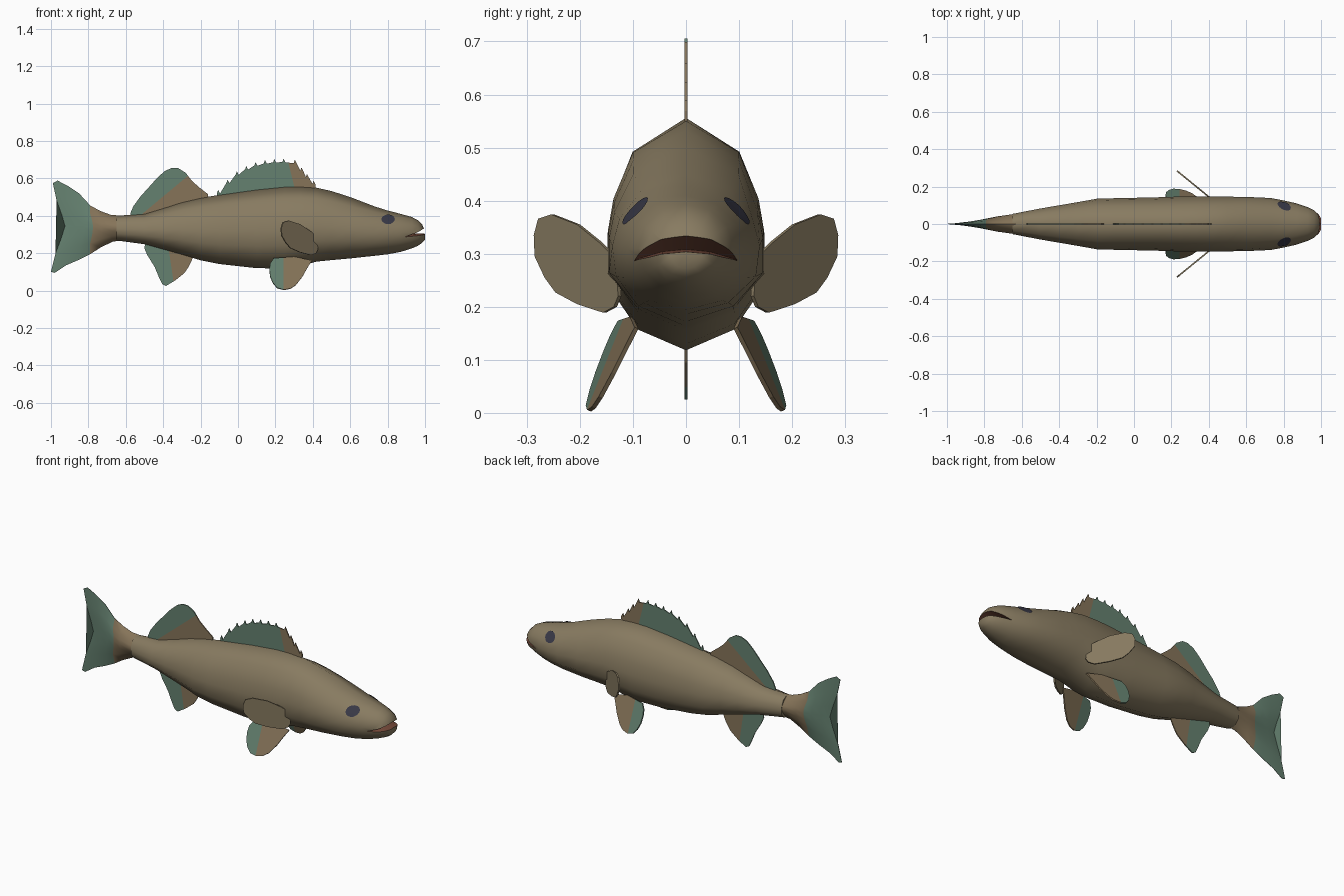
import bpy, bmesh, math
from mathutils import Vector
from mathutils.bvhtree import BVHTree

if "Cube" in bpy.data.objects:
    bpy.data.objects.remove(bpy.data.objects["Cube"])


def material(name, r, g, b):
    m = bpy.data.materials.new(name)
    m.diffuse_color = [((c / 255 + 0.055) / 1.055) ** 2.4 for c in (r, g, b)] + [1]
    m.use_nodes = True
    m.node_tree.nodes["Principled BSDF"].inputs["Base Color"].default_value = m.diffuse_color
    return m


OLIVE = material("olive_brown", 136, 123, 97)
GREEN = material("fin_green", 101, 129, 112)
BROWN = material("fin_brown", 134, 116, 89)
EYE = material("eye_dark", 56, 56, 70)
MOUTH = material("mouth_red_brown", 118, 74, 58)


def finish(name, bm, mats, angle=None):
    bmesh.ops.recalc_face_normals(bm, faces=bm.faces)
    me = bpy.data.meshes.new(name)
    bm.to_mesh(me)
    bm.free()
    for m in mats:
        me.materials.append(m)
    ob = bpy.data.objects.new(name, me)
    bpy.context.collection.objects.link(ob)
    if angle:
        me.shade_smooth()
        me.set_sharp_from_angle(angle=math.radians(angle))
    return ob


def loft(rings):
    """Skin a list of closed rings and cap both ends."""
    bm = bmesh.new()
    vs = [[bm.verts.new(p) for p in r] for r in rings]
    n = len(rings[0])
    for a, b in zip(vs, vs[1:]):
        for i in range(n):
            j = (i + 1) % n
            bm.faces.new((a[i], a[j], b[j], b[i]))
    bm.faces.new(vs[0])
    bm.faces.new(vs[-1])
    return bm


# Body: angular 12-sided section that turns rounder toward the head
TRUNK = [(0, 1), (.68, .85), (.93, .63), (1, .48), (1, .28), (.62, .09), (0, 0)]
ROUND = [(math.sin(i * math.pi / 6), .5 + .5 * math.cos(i * math.pi / 6)) for i in range(7)]
STATIONS = [  # x, top, bottom, half width
    (-.65, .400, .268, .054), (-.5, .41, .248, .083), (-.4, .44, .22, .100), (-.3, .472, .192, .117),
    (-.2, .495, .162, .135), (-.1, .512, .142, .138), (.1, .54, .120, .142), (.25, .555, .118, .147),
    (.33, .556, .13, .148), (.42, .55, .155, .147), (.5, .532, .163, .146), (.6, .50, .172, .145),
    (.73, .45, .186, .139), (.8, .428, .194, .126), (.87, .41, .207, .110), (.93, .393, .226, .090),
    (.963, .376, .24, .074), (.985, .353, .256, .056), (1.0, .318, .272, .03)]
rings = []
for x, top, bot, w in STATIONS:
    b = min(max((x - .6) / .33, 0), 1)
    half = [((1 - b) * p[0] + b * q[0], (1 - b) * p[1] + b * q[1]) for p, q in zip(TRUNK, ROUND)]
    full = half + [(-y, z) for y, z in half[-2:0:-1]]
    rings.append([(x, y * w, bot + z * (top - bot)) for y, z in full])
body = finish("body", loft(rings), [OLIVE, MOUTH])

# Mouth: arched wedge cut out of the snout, its faces carry the mouth colour
bm = loft([[(x, y, z - 2.2 * y * y) for x, z in ((.89, .308), (1.1, .36), (1.1, .30))]
           for y in (-.14, -.09, -.045, 0, .045, .09, .14)])
for f in bm.faces:
    f.material_index = 1
cutter = finish("mouth_cutter", bm, [OLIVE, MOUTH])
mod = body.modifiers.new("mouth", 'BOOLEAN')
mod.operation = 'DIFFERENCE'
mod.solver = 'EXACT'
mod.object = cutter
bpy.context.view_layer.update()
cut = bpy.data.meshes.new_from_object(body.evaluated_get(bpy.context.evaluated_depsgraph_get()))
body.modifiers.clear()
body.data = cut
bpy.data.objects.remove(cutter)
cut.shade_smooth()
cut.set_sharp_from_angle(angle=math.radians(70))

# Eyes: thin patches laid onto the head
tmp = bmesh.new()
tmp.from_mesh(cut)
tree = BVHTree.FromBMesh(tmp)
tmp.free()
for s, side in ((-1, "right"), (1, "left")):
    bm = bmesh.new()

    def on_head(x, z):
        p, n, _, _ = tree.ray_cast(Vector((x, s * .5, z)), Vector((0, -s, 0)))
        return bm.verts.new(p + Vector((n.x, n.y if n.y * s > 0 else -n.y, abs(n.z))) * .004)
    loops = [[on_head(.802 + r * .036 * math.cos(a * math.pi / 8), .379 + r * .025 * math.sin(a * math.pi / 8))
              for a in range(16)] for r in (.33, .66, 1)]
    for a, b in zip(loops, loops[1:]):
        for i in range(16):
            bm.faces.new((a[i], a[i - 1], b[i - 1], b[i]))
    bm.faces.new(loops[0])
    finish("eye_" + side, bm, [EYE], 60)

# Tail: forked wedge, thick along its middle and thin at the rim
TAIL = [  # upper edge, middle, lower edge as x, z, then half width
    (-.62, .40, -.62, .335, -.62, .268, .057), (-.68, .405, -.67, .337, -.67, .262, .049),
    (-.735, .425, -.73, .338, -.735, .23, .041), (-.79, .455, -.775, .34, -.79, .195, .032),
    (-.85, .52, -.82, .342, -.85, .165, .023), (-.91, .56, -.87, .344, -.92, .135, .014),
    (-.965, .588, -.91, .345, -.98, .095, .007), (-.99, .575, -.925, .345, -1.0, .10, .003)]
rings = []
for ux, uz, mx, mz, lx, lz, w in TAIL:
    mid = lambda a, b, k: a + (b - a) * k
    half = [(ux, .001, uz), (mid(mx, ux, .6) - .006, w * .55, mid(mz, uz, .6)),
            (mid(mx, ux, .25), w * .9, mid(mz, uz, .25)), (mx, w, mz),
            (mid(mx, lx, .25), w * .9, mid(mz, lz, .25)),
            (mid(mx, lx, .6) - .006, w * .55, mid(mz, lz, .6)), (lx, .001, lz)]
    rings.append(half + [(x, -y, z) for x, y, z in half[::-1]])
bm = loft(rings)
for f in bm.faces:
    f.material_index = int(f.calc_center_median().x < -.77)
finish("tail_fin", bm, [BROWN, GREEN], 60)


def fin(name, outline, split, y_of=lambda x, z: 0, thick=.006, mats=(GREEN, BROWN)):
    """Flat fin from an x,z outline; split = point and direction of the second colour."""
    bm = bmesh.new()
    bm.faces.new([bm.verts.new((x, 0, z)) for x, z in outline])
    if split:
        co, no = Vector((split[0], 0, split[1])), Vector((split[2], 0, split[3]))
        bmesh.ops.bisect_plane(bm, geom=bm.verts[:] + bm.edges[:] + bm.faces[:], plane_co=co, plane_no=no)
        bmesh.ops.triangulate(bm, faces=bm.faces)
        for f in bm.faces:
            f.material_index = int((f.calc_center_median() - co).dot(no) > 0)
    for v in bm.verts:
        v.co.y = y_of(v.co.x, v.co.z)
    ob = finish(name, bm, mats)
    mod = ob.modifiers.new("thickness", 'SOLIDIFY')
    mod.thickness = thick
    mod.offset = 0
    return ob


# Spiny dorsal fin: arched crest with a short spike on every ray
CREST = [(-.10, .525), (-.05, .58), (0, .625), (.05, .653), (.10, .673), (.15, .684), (.20, .69),
         (.25, .692), (.31, .685), (.345, .645), (.375, .61), (.41, .575)]
crest = [p for x, z in CREST for p in ((x - .012, z - .004), (x - .006, z + .014), (x + .004, z - .006))]
fin("spiny_dorsal_fin", [(-.11, .49)] + crest + [(.412, .53), (.15, .52)], (.29, .6, 1, .25))

# Soft dorsal fin
fin("soft_dorsal_fin", [(-.575, .39), (-.575, .415), (-.56, .45), (-.52, .505), (-.47, .56), (-.43, .605),
                        (-.39, .64), (-.355, .655), (-.32, .655), (-.28, .63), (-.245, .585), (-.205, .55),
                        (-.16, .515), (-.16, .48), (-.3, .45), (-.45, .41)], (-.38, .52, .2, -.24))

# Anal fin
fin("anal_fin", [(-.495, .27), (-.50, .225), (-.485, .19), (-.445, .125), (-.42, .065), (-.405, .035),
                 (-.385, .025), (-.335, .055), (-.285, .095), (-.262, .13), (-.245, .165), (-.24, .2)],
    (-.36, .15, 1, .15))

# Paired fins, angled away from the flanks and the belly
PECTORAL = [(.425, .22), (.42, .29), (.38, .322), (.33, .355), (.27, .374), (.24, .366), (.23, .335),
            (.232, .295), (.255, .255), (.28, .227), (.33, .205), (.39, .189), (.415, .2)]
PELVIC = [(.19, .172), (.172, .145), (.168, .115), (.172, .075), (.187, .04), (.21, .013), (.245, .004),
          (.28, .01), (.31, .03), (.345, .075), (.37, .12), (.395, .16), (.3, .18)]
for s, side in ((-1, "right"), (1, "left")):
    fin("pectoral_fin_" + side, PECTORAL, None, lambda x, z: s * (.125 + (.425 - x) * .815), .008, [OLIVE])
    fin("pelvic_fin_" + side, PELVIC, (.242, .1, 1, 0),
        lambda x, z: s * (.112 + (.165 - z) * .4 + (.28 - x) * .18), .008)
